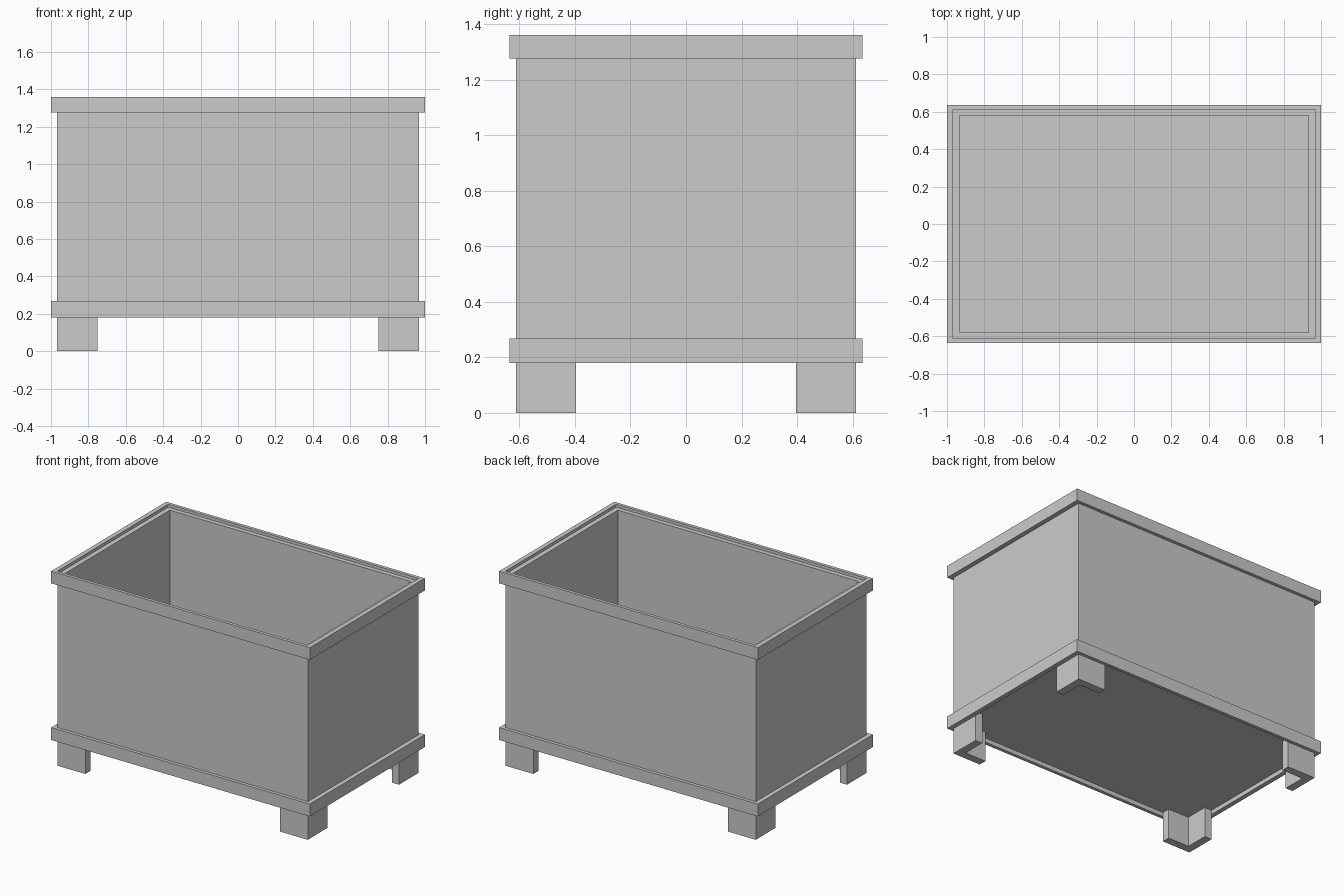
import bpy, bmesh

if "Cube" in bpy.data.objects:
    bpy.data.objects.remove(bpy.data.objects["Cube"])


def prism(name, outline, z0, z1):
    """Extrude a flat outline straight up from z0 to z1."""
    bm = bmesh.new()
    face = bm.faces.new([bm.verts.new((x, y, z0)) for x, y in outline])
    up = bmesh.ops.extrude_face_region(bm, geom=[face], use_keep_orig=True)
    verts = [g for g in up["geom"] if isinstance(g, bmesh.types.BMVert)]
    bmesh.ops.translate(bm, verts=verts, vec=(0, 0, z1 - z0))
    bmesh.ops.recalc_face_normals(bm, faces=bm.faces)
    return finish(name, bm)


def rect_ring(name, outer, inner, z0, z1):
    """Rectangular frame between two half-size pairs."""
    bm = bmesh.new()
    corners = ((-1, -1), (1, -1), (1, 1), (-1, 1))
    loops = [[bm.verts.new((sx * hx, sy * hy, z)) for sx, sy in corners]
             for (hx, hy), z in ((outer, z0), (outer, z1), (inner, z1), (inner, z0))]
    for k in range(4):
        a, b = loops[k], loops[(k + 1) % 4]
        for i in range(4):
            j = (i + 1) % 4
            bm.faces.new((a[i], a[j], b[j], b[i]))
    bmesh.ops.recalc_face_normals(bm, faces=bm.faces)
    return finish(name, bm)


def finish(name, bm):
    mesh = bpy.data.meshes.new(name)
    bm.to_mesh(mesh)
    bm.free()
    obj = bpy.data.objects.new(name, mesh)
    bpy.context.collection.objects.link(obj)
    return obj


BAND, WALL, INNER = (1.0, 0.635), (0.968, 0.612), (0.933, 0.58)
BOTTOM, TOP = 0.21, 1.34

# Box walls and floor panel
rect_ring("box_walls", WALL, INNER, BOTTOM, TOP)
ix, iy = INNER
prism("box_floor", [(-ix, -iy), (ix, -iy), (ix, iy), (-ix, iy)], BOTTOM, BOTTOM + 0.035)

# Trim bands around the base and the rim, standing proud of the wall edges
rect_ring("base_band", BAND, WALL, 0.18, 0.267)
rect_ring("rim_band", BAND, WALL, 1.275, 1.36)

# L-shaped corner feet, mirrored to all four corners
x, y = WALL
length, t = 0.216, 0.055
foot = prism("corner_feet", [(x, y), (x - length, y), (x - length, y - t),
                             (x - t, y - t), (x - t, y - length), (x, y - length)],
             0.0, BOTTOM)
mirror = foot.modifiers.new("mirror_to_corners", "MIRROR")
mirror.use_axis = (True, True, False)
mirror.use_mirror_merge = False
